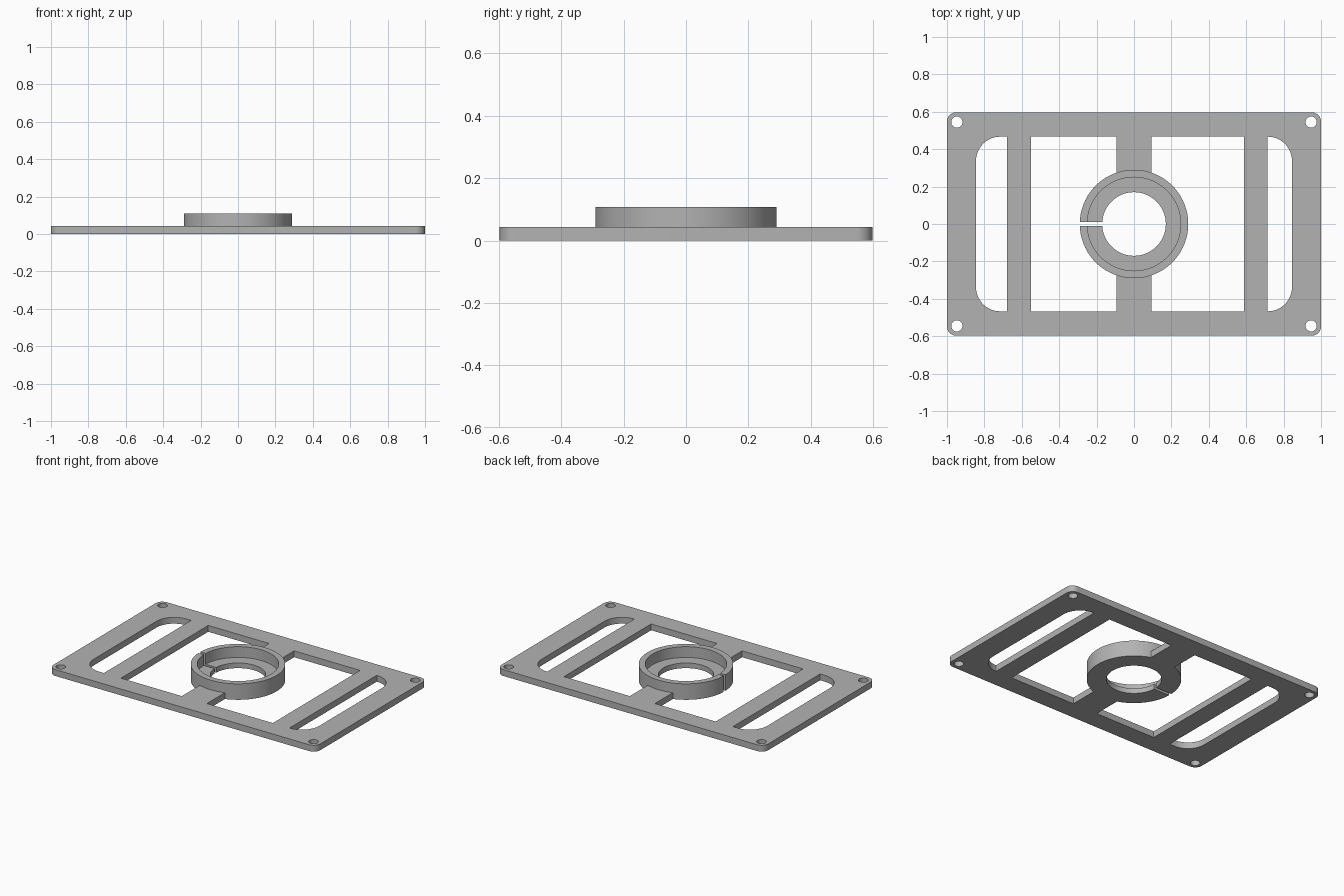
import bpy, bmesh
from math import sin, cos, pi, radians

cube = bpy.data.objects.get("Cube")
if cube:
    bpy.data.objects.remove(cube, do_unlink=True)

W, D, T = 1.0, 0.597, 0.043      # half width, half depth, plate thickness
RIM_TOP, LEDGE = 0.108, 0.035
WIN_Y = 0.467

grey = bpy.data.materials.new("light grey")
grey.use_nodes = True
colour = (0.45, 0.45, 0.45, 1)
grey.diffuse_color = colour
grey.node_tree.nodes["Principled BSDF"].inputs["Base Color"].default_value = colour


def prism(name, outline, z0, z1):
    """Extrude a counter-clockwise outline from z0 to z1."""
    bm = bmesh.new()
    face = bm.faces.new([bm.verts.new((x, y, z0)) for x, y in outline])
    top = bmesh.ops.extrude_face_region(bm, geom=[face])["geom"]
    bmesh.ops.translate(bm, vec=(0, 0, z1 - z0),
                        verts=[v for v in top if isinstance(v, bmesh.types.BMVert)])
    bmesh.ops.recalc_face_normals(bm, faces=bm.faces)
    mesh = bpy.data.meshes.new(name)
    bm.to_mesh(mesh)
    bm.free()
    mesh.materials.append(grey)
    obj = bpy.data.objects.new(name, mesh)
    bpy.context.collection.objects.link(obj)
    return obj


def circle(x, y, r, n):
    return [(x + r * cos(2 * pi * i / n), y + r * sin(2 * pi * i / n)) for i in range(n)]


def rounded(x0, x1, y, left=0, right=0, n=12):
    """Rectangle with separate corner radii on its left and right ends."""
    pts = []
    for cx, cy, r, start in ((x1 - right, y - right, right, 0), (x0 + left, y - left, left, 1),
                             (x0 + left, left - y, left, 2), (x1 - right, right - y, right, 3)):
        steps = n if r else 0
        for i in range(steps + 1):
            a = (start + (i / n)) * pi / 2
            pts.append((cx + r * cos(a), cy + r * sin(a)))
    return pts


def combine(target, tool, operation):
    mod = target.modifiers.new(operation, 'BOOLEAN')
    mod.operation, mod.solver, mod.object = operation, 'EXACT', tool
    bpy.context.view_layer.objects.active = target
    bpy.ops.object.modifier_apply(modifier=mod.name)
    bpy.data.objects.remove(tool, do_unlink=True)


def cut(outline, z0=-0.1, z1=0.3):
    combine(plate, prism("cutter", outline, z0, z1), 'DIFFERENCE')


# Base plate with windows, rounded side slots and corner screw holes
plate = prism("mounting_plate", rounded(-W, W, D, 0.05, 0.05), 0, T)
cut(rounded(-0.55, -0.094, WIN_Y))
cut(rounded(0.094, 0.588, WIN_Y))
cut(rounded(-0.845, -0.678, WIN_Y, left=0.13))
cut(rounded(0.713, 0.845, WIN_Y, right=0.13))
for sx in (-1, 1):
    for sy in (-1, 1):
        cut(circle(sx * 0.947, sy * 0.545, 0.03, 32))

# Central ring holder: rim, stepped recess, through hole and slit
combine(plate, prism("ring", circle(0, 0, 0.29, 96), 0, RIM_TOP), 'UNION')
cut(circle(0, 0, 0.25, 96), z0=LEDGE)
cut(circle(0, 0, 0.17, 96))
cut([(-0.4, -0.01), (-0.1, -0.01), (-0.1, 0.01), (-0.4, 0.01)])

plate.select_set(True)
bpy.context.view_layer.objects.active = plate
bpy.ops.object.shade_smooth_by_angle(angle=radians(30))
